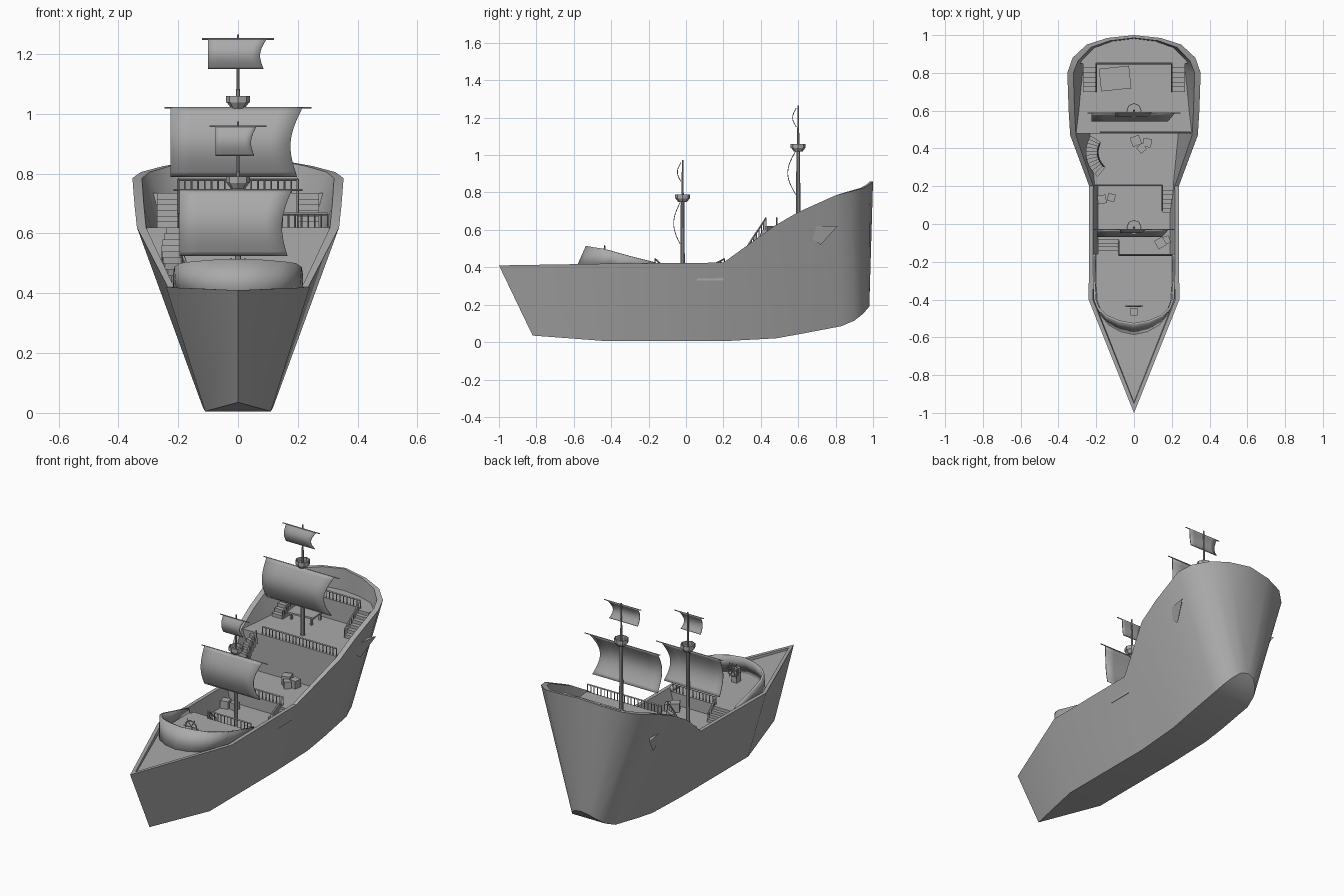
import bpy, bmesh
from math import sin, cos, pi, radians
from mathutils import Vector, Matrix

cube = bpy.data.objects.get("Cube")
if cube:
    bpy.data.objects.remove(cube, do_unlink=True)

grey = bpy.data.materials.new("ship_grey")
grey.use_nodes = True
grey.diffuse_color = (0.4, 0.4, 0.4, 1)
grey.node_tree.nodes["Principled BSDF"].inputs["Base Color"].default_value = (0.4, 0.4, 0.4, 1)


def finish(name, bm, smooth=False, thick=0):
    bmesh.ops.remove_doubles(bm, verts=bm.verts, dist=0.0005)
    bmesh.ops.recalc_face_normals(bm, faces=bm.faces)
    me = bpy.data.meshes.new(name)
    bm.to_mesh(me)
    bm.free()
    ob = bpy.data.objects.new(name, me)
    bpy.context.collection.objects.link(ob)
    me.materials.append(grey)
    if thick:
        mod = ob.modifiers.new("thickness", 'SOLIDIFY')
        mod.thickness, mod.offset = thick, 0
    if smooth:
        bpy.context.view_layer.objects.active = ob
        ob.select_set(True)
        bpy.ops.object.shade_smooth_by_angle(angle=radians(28))
        ob.select_set(False)
    return ob


def poly(bm, pts):
    pts = [Vector(p) for p in pts]
    keep = [p for i, p in enumerate(pts) if (p - pts[i - 1]).length > 1e-5]
    if len(keep) > 2:
        bm.faces.new([bm.verts.new(p) for p in keep])


def box(bm, centre, size, turn=0):
    m = Matrix.Translation(centre) @ Matrix.Rotation(turn, 4, 'Z') @ Matrix.Diagonal((*size, 1))
    bmesh.ops.create_cube(bm, size=1, matrix=m)


def rod(bm, a, b, r, r2=None, sides=8, caps=True):
    a, b = Vector(a), Vector(b)
    d = b - a
    m = Matrix.Translation((a + b) / 2) @ d.to_track_quat('Z', 'Y').to_matrix().to_4x4()
    bmesh.ops.create_cone(bm, cap_ends=caps, segments=sides, radius1=r,
                          radius2=r if r2 is None else r2, depth=d.length, matrix=m)


# Hull sections, bow to stern: rim point and keel point of one side
SECTIONS = [
    ((0, -1, .41), (0, -.82, .035)), ((.24, -.4, .42), (.11, -.42, .005)),
    ((.237, .2, .425), (.11, .2, .005)), ((.338, .47, .62), (.118, .48, .02)),
    ((.346, .6, .695), (.122, .62, .045)), ((.353, .8, .785), (.122, .83, .085)),
    ((.325, .88, .805), (.108, .9, .115)), ((.25, .95, .825), (.08, .945, .15)),
    ((.14, .985, .845), (.045, .97, .178)), ((0, 1, .86), (0, .98, .19))]


def inset(p):
    y = p[1] + (0.05 if p[1] < -.8 else -0.015 if p[1] > .85 else 0)
    return Vector((p[0] * .91, y, p[2]))


INNER = [(inset(t), inset(b)) for t, b in SECTIONS]


def outline(z):
    return [b.lerp(t, (z - b.z) / (t.z - b.z)) for t, b in INNER]


def half_width(y, z):
    line = outline(z)
    for a, b in zip(line, line[1:]):
        if a.y <= y <= b.y:
            return a.x + (b.x - a.x) * (y - a.y) / (b.y - a.y)
    return 0


# Hull: outer planking, keel, rim and inner planking
bm = bmesh.new()
for i in range(len(SECTIONS) - 1):
    for s in (1, -1):
        def side(p):
            return (s * p[0], p[1], p[2])
        (t0, b0), (t1, b1) = SECTIONS[i:i + 2]
        (u0, c0), (u1, c1) = INNER[i:i + 2]
        poly(bm, map(side, (t0, t1, b1, b0)))
        poly(bm, map(side, (t0, t1, u1, u0)))
        poly(bm, map(side, (u0, u1, u1.lerp(c1, .65), u0.lerp(c0, .65))))
        poly(bm, (side(b0), side(b1), (0, b1[1], b1[2]), (0, b0[1], b0[2])))
finish("hull", bm, True)


# Decks and the bulkheads between them
def deck(name, y0, y1, z):
    line = [p.y for p in outline(z)]
    y0, y1 = max(y0, line[0]), min(y1, line[-1])
    ys = [y0] + [y for y in line if y0 < y < y1] + [y1]
    bm = bmesh.new()
    for a, b in zip(ys, ys[1:]):
        wa, wb = half_width(a, z), half_width(b, z)
        poly(bm, ((-wa, a, z), (wa, a, z), (wb, b, z), (-wb, b, z)))
    finish(name, bm)


def bulkhead(name, y, z0, z1):
    w0, w1 = half_width(y, z0), half_width(y, z1)
    bm = bmesh.new()
    poly(bm, ((-w0, y, z0), (w0, y, z0), (w1, y, z1), (-w1, y, z1)))
    finish(name, bm)


FORE, WELL, QUARTER, POOP = .4, .33, .62, .735
deck("fore_deck", -1, -.16, FORE)
deck("well_deck", -.16, .2, WELL)
deck("main_deck", .2, .48, FORE)
deck("quarter_deck", .48, .85, QUARTER)
deck("poop_deck", .85, 1, POOP)
bulkhead("fore_bulkhead", -.16, WELL, FORE)
bulkhead("main_bulkhead", .2, WELL, FORE)
bulkhead("quarter_bulkhead", .48, FORE, QUARTER)
bulkhead("poop_bulkhead", .85, QUARTER, POOP)

# Side fins on the hull below the quarter deck
for s, word in ((1, "left"), (-1, "right")):
    bm = bmesh.new()
    a, b, c, d, e = ((s * x, y, z) for x, y, z in (
        (.29, .57, .62), (.33, .81, .62), (.29, .72, .52), (.285, .64, .575), (.25, .7, .62)))
    for f in ((a, b, e), (a, d, c, b), (a, e, d), (e, c, d), (e, b, c)):
        poly(bm, f)
    finish(word + "_hull_fin", bm)

# Curved breakwater wall around the fore deck
low = [(0, -.58, .4), (.07, -.565, .4), (.13, -.53, .4), (.175, -.475, .4),
       (.2, -.41, .4), (.208, -.3, .4), (.208, -.16, .4)]
high = [(0, -.53, .512), (.08, -.515, .51), (.15, -.485, .505), (.19, -.445, .5),
        (.207, -.4, .488), (.212, -.3, .46), (.212, -.16, .425)]
bm = bmesh.new()
for s in (1, -1):
    for i in range(len(low) - 1):
        poly(bm, [(s * x, y, z) for x, y, z in (low[i], low[i + 1], high[i + 1], high[i])])
finish("breakwater", bm, True, .012)


# Railings
def railing(name, points, h=.045, gap=.022):
    bm = bmesh.new()
    up = Vector((0, 0, h))
    for a, b in zip(points, points[1:]):
        a, b = Vector(a), Vector(b)
        n = max(1, round((b - a).length / gap))
        for i in range(n + 1):
            p = a.lerp(b, i / n)
            rod(bm, p, p + up, .003, sides=4)
        rod(bm, a + up, b + up, .0045, sides=4)
    finish(name, bm)


railing("fore_rail", [(-.08, -.165, FORE), (.2, -.165, FORE)])
railing("fore_stair_rail", [(-.08, -.165, FORE), (-.08, -.09, WELL)])
railing("main_rail", [(-.21, .205, FORE), (.15, .205, FORE)])
railing("main_stair_rail", [(.15, .205, FORE), (.15, .07, WELL)])
railing("quarter_rail", [(-.18, .485, QUARTER), (.3, .485, QUARTER)])
railing("poop_rail", [(-.2, .85, POOP), (.2, .85, POOP)])


# Straight stairs
def stairs(name, x, width, y_low, y_high, z_low, z_high, n=5):
    bm = bmesh.new()
    run = (y_high - y_low) / n
    for i in range(n):
        h = (z_high - z_low) * (i + 1) / n
        box(bm, (x, y_low + run * (i + .5), z_low + h / 2), (width, abs(run), h))
    finish(name, bm)


stairs("fore_stairs", -.135, .11, -.08, -.16, WELL, FORE, 4)
stairs("main_stairs", .182, .06, .06, .2, WELL, FORE, 6)
for s, word in ((1, "left"), (-1, "right")):
    stairs(word + "_poop_stairs", s * .235, .07, .7, .85, QUARTER, POOP, 6)
    railing(word + "_poop_stair_rail", [(s * .2, .85, POOP), (s * .2, .7, QUARTER)])

# Curved stairs from main deck to quarter deck
bm = bmesh.new()
N = 11
inner_edge = []


def arc(k, r, z):
    a = radians(232 - 84 * k / N)
    return Vector((-.09 + r * cos(a), .38 + r * sin(a), z))


for k in range(N):
    z = FORE + (QUARTER - FORE) * (k + 1) / N
    loop = [(k, .1), (k + 1, .1), (k + 1, .165), (k, .165)]
    top = [arc(j, r, z) for j, r in loop]
    base = [arc(j, r, z - .035) for j, r in loop]
    poly(bm, top)
    poly(bm, base)
    for i in range(4):
        poly(bm, (top[i - 1], top[i], base[i], base[i - 1]))
    inner_edge.append(arc(k + .5, .102, z))
finish("curved_stairs", bm)
railing("curved_stair_rail", inner_edge, gap=.03)


# Masts with lookout, yards and sails: sail = left x, right x, bottom z, top z, bulge
def sail(name, y, x0, x1, z0, z1, bulge, cut):
    bm = bmesh.new()
    n = 14

    def at(u, v):
        right = x1 - (1 - v) * cut * .6 - cut * sin(pi * v)
        return (x0 + (right - x0) * u, y - bulge * sin(pi * v), z0 + (z1 - z0) * v)
    for i in range(n):
        for j in range(6):
            a, b, c, d = j / 6, (j + 1) / 6, i / n, (i + 1) / n
            poly(bm, (at(a, c), at(b, c), at(b, d), at(a, d)))
    finish(name, bm, True, .004)


def mast(word, y, base, nest, top, big, small):
    bm = bmesh.new()
    rod(bm, (0, y, base), (0, y, nest), .012, .01, 10)
    rod(bm, (0, y, nest), (0, y, top), .0065, .004, 8)
    for x0, x1, z0, z1, *_ in (big, small):
        rod(bm, (x0 - .02, y - .012, z1), (-x0 + .02, y - .012, z1), .003, sides=6)
    finish(word + "_mast", bm, True)
    bm = bmesh.new()
    rod(bm, (0, y, nest), (0, y, nest + .018), .022, .036, 8)
    rod(bm, (0, y, nest + .018), (0, y, nest + .04), .038, sides=8, caps=False)
    finish(word + "_lookout", bm, thick=.004)
    sail(word + "_lower_sail", y - .014, *big)
    sail(word + "_upper_sail", y - .01, *small)


mast("main", .6, QUARTER, 1.02, 1.265,
     (-.225, .215, .79, 1.02, .042, .03), (-.1, .095, 1.15, 1.25, .02, .016))
mast("fore", -.018, WELL, .75, .975,
     (-.195, .18, .525, .745, .034, .025), (-.075, .062, .86, .958, .018, .014))

# Steering wheel and its stand
bm = bmesh.new()
hub = Vector((0, -.435, .475))
ring = [hub + Vector((.036 * cos(k * pi / 6), 0, .036 * sin(k * pi / 6))) for k in range(12)]
for k, p in enumerate(ring):
    rod(bm, ring[k - 1], p, .004, sides=6)
    if k % 2 == 0:
        rod(bm, hub, hub + (p - hub) * 1.35, .0025, sides=5)
box(bm, (0, -.465, FORE + .04), (.035, .04, .08))
finish("steering_wheel", bm)

# Chart table and crates
bm = bmesh.new()
box(bm, (-.1, .77, QUARTER + .045), (.16, .12, .01), radians(6))
for x in (-.165, -.035):
    for y in (.73, .81):
        box(bm, (x, y, QUARTER + .02), (.012, .012, .04))
finish("chart_table", bm)
for word, z, spots in (("well", WELL, [(.14, -.1, .05, 30), (.17, -.085, .04, 20),
                                       (-.17, .13, .045, 10), (-.12, .14, .04, -15)]),
                       ("main", FORE, [(.01, .44, .05, 20), (.07, .43, .045, -10), (.04, .4, .04, 40)])):
    bm = bmesh.new()
    for x, y, size, turn in spots:
        box(bm, (x, y, z + size / 2), (size, size, size), radians(turn))
    finish(word + "_crates", bm)
